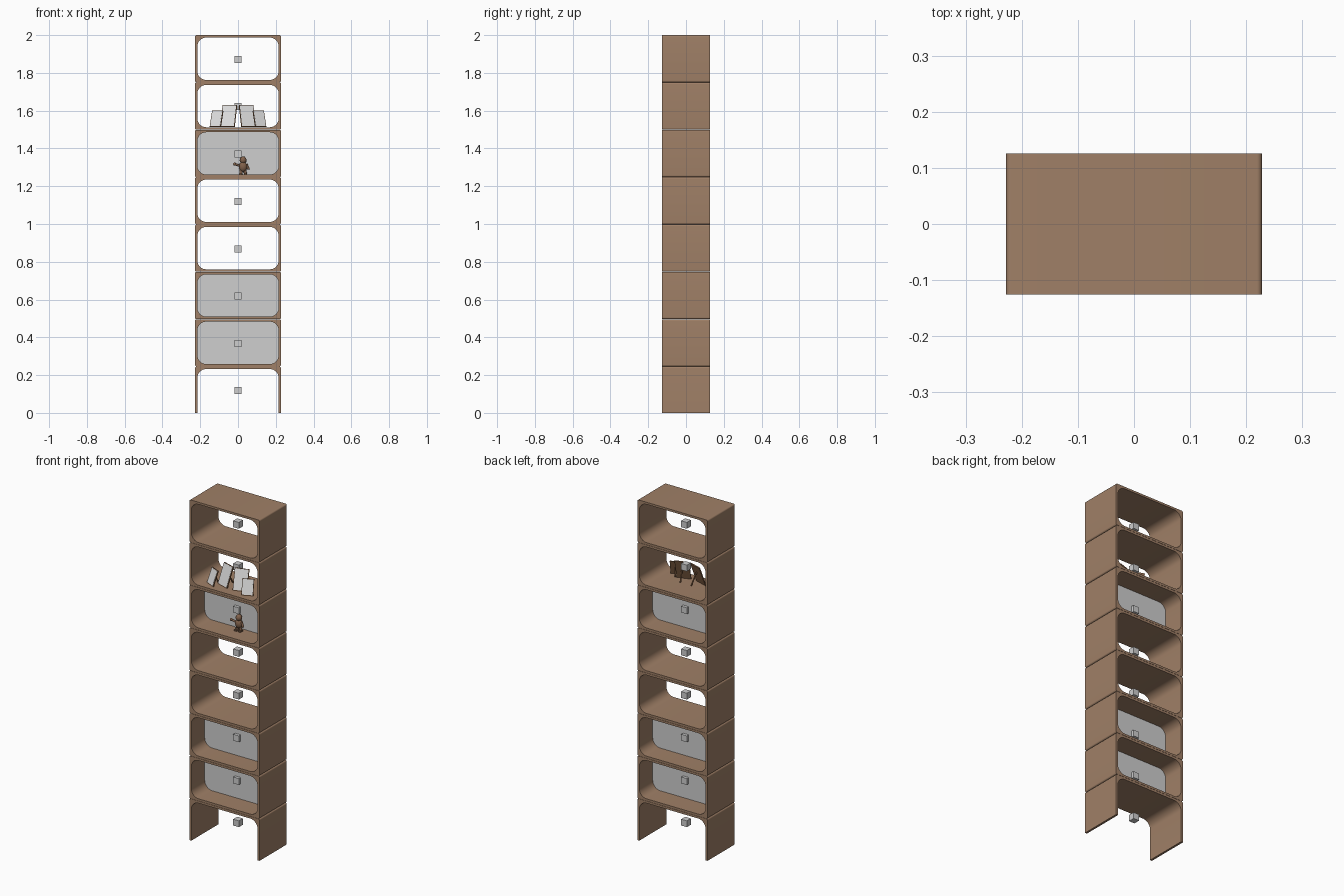
import bpy
import bmesh
from math import sin, cos, pi, radians
from mathutils import Vector, Matrix

if "Cube" in bpy.data.objects:
    bpy.data.objects.remove(bpy.data.objects["Cube"], do_unlink=True)


def material(name, rgb):
    m = bpy.data.materials.new(name)
    m.use_nodes = True
    m.diffuse_color = (*rgb, 1)
    m.node_tree.nodes["Principled BSDF"].inputs["Base Color"].default_value = (*rgb, 1)
    return m


WOOD = material("brown wood", (0.35, 0.215, 0.135))
GREY = material("light grey", (0.62, 0.62, 0.62))
PAPER = material("pale paper", (0.70, 0.70, 0.70))
FRAME = material("picture frame brown", (0.27, 0.14, 0.07))
CARVED = material("carved wood", (0.22, 0.12, 0.07))


def finish(bm, name, mat, matrix=None, smooth=True):
    bmesh.ops.recalc_face_normals(bm, faces=bm.faces)
    me = bpy.data.meshes.new(name)
    bm.to_mesh(me)
    bm.free()
    me.materials.append(mat)
    ob = bpy.data.objects.new(name, me)
    bpy.context.collection.objects.link(ob)
    if matrix:
        ob.matrix_world = matrix
    if smooth:
        bpy.ops.object.select_all(action="DESELECT")
        ob.select_set(True)
        bpy.context.view_layer.objects.active = ob
        bpy.ops.object.shade_smooth_by_angle(angle=radians(35))
    return ob


def box(name, size, centre, mat, matrix=None):
    bm = bmesh.new()
    bmesh.ops.create_cube(bm, size=1)
    bmesh.ops.scale(bm, vec=size, verts=bm.verts)
    bmesh.ops.translate(bm, vec=centre, verts=bm.verts)
    return finish(bm, name, mat, matrix, smooth=False)


def ball(name, radii, centre, mat):
    bm = bmesh.new()
    bmesh.ops.create_uvsphere(bm, u_segments=16, v_segments=10, radius=1)
    bmesh.ops.scale(bm, vec=radii, verts=bm.verts)
    bmesh.ops.translate(bm, vec=centre, verts=bm.verts)
    return finish(bm, name, mat)


def rod(name, start, end, radius, mat):
    a, b = Vector(start), Vector(end)
    turn = (b - a).to_track_quat("Z", "Y").to_matrix().to_4x4()
    bm = bmesh.new()
    bmesh.ops.create_cone(bm, cap_ends=True, segments=12, radius1=radius,
                          radius2=radius, depth=(b - a).length)
    return finish(bm, name, mat, Matrix.Translation((a + b) / 2) @ turn)


def rounded(half, low, high, r, arch=False, steps=8):
    """Rounded rectangle in x and z, or an arch open at the foot."""
    pts = [(-half, low)] if arch else []
    corners = [(-1, high - r, pi), (1, high - r, pi / 2)]
    if not arch:
        corners += [(1, low + r, 0), (-1, low + r, -pi / 2)]
    for side, cz, start in corners:
        for i in range(steps + 1):
            a = start - i / steps * pi / 2
            pts.append((side * (half - r) + r * cos(a), cz + r * sin(a)))
    if arch:
        pts.append((half, low))
    return pts


HALF_W, HALF_D, WALL = 0.228, 0.126, 0.0125


def shell(name, low, high, arch):
    """Hollow shelf module swept along y."""
    bm = bmesh.new()
    outer = rounded(HALF_W, low, high, 0.009, arch)
    inner = rounded(HALF_W - WALL, low if arch else low + WALL, high - WALL, 0.048, arch)
    rings = [[bm.verts.new((x, y, z)) for x, z in loop]
             for loop, y in ((outer, -HALF_D), (outer, HALF_D),
                             (inner, HALF_D), (inner, -HALF_D))]
    n = len(outer)
    for k in range(4):
        a, b = rings[k], rings[(k + 1) % 4]
        for i in range(n - 1 if arch else n):
            j = (i + 1) % n
            bm.faces.new((a[i], a[j], b[j], b[i]))
    if arch:
        for end in (0, -1):
            bm.faces.new([r[end] for r in rings])
    return finish(bm, name, WOOD)


def back_panel(name, low, high):
    """Thin panel across the middle of a module."""
    bm = bmesh.new()
    loop = rounded(HALF_W - WALL, low + WALL, high - WALL, 0.048)
    face = bm.faces.new([bm.verts.new((x, -0.001, z)) for x, z in loop])
    ext = bmesh.ops.extrude_face_region(bm, geom=[face])
    bmesh.ops.translate(bm, vec=(0, 0.002, 0),
                        verts=[v for v in ext["geom"] if isinstance(v, bmesh.types.BMVert)])
    return finish(bm, name, GREY)


# Stacked shelf modules, each with a small cube at its middle
FOOT, PITCH = 0.245, 0.2507
levels = [0] + [FOOT + PITCH * i for i in range(8)]
for i in range(8):
    low, high = levels[i], levels[i + 1]
    shell(f"shelf_module_{i + 1}", low + (0.001 if i else 0), high, arch=i == 0)
    box(f"centre_cube_{i + 1}", (0.037, 0.037, 0.037), (0, 0, (low + high) / 2 - 0.003), GREY)
    if i in (1, 2, 5):
        back_panel(f"back_panel_{i + 1}", low, high)


# Leaning picture frames, mirrored left and right
def picture(name, x, y, floor, w, h, yaw, lean=20):
    m = (Matrix.Translation((x, y, floor)) @ Matrix.Rotation(radians(yaw), 4, "Z")
         @ Matrix.Rotation(radians(-lean), 4, "X"))
    box(name + "_frame", (w, 0.006, h), (0, 0, h / 2), FRAME, m)
    box(name + "_sheet", (w - 0.006, 0.002, h - 0.006), (0, -0.0035, h / 2), PAPER, m)
    top = m @ Vector((0, 0.004, h * 0.65))
    foot = m @ Vector((0, 0, 0)) + Matrix.Rotation(radians(yaw), 3, "Z") @ Vector((0, h * 0.55, 0.003))
    rod(name + "_prop", top, foot, 0.004, FRAME)


floor = levels[6] + WALL + 0.003
for side, label in ((-1, "right"), (1, "left")):
    picture(label + "_small_picture", side * 0.12, -0.085, floor, 0.064, 0.09, side * 25)
    picture(label + "_large_picture", side * 0.056, -0.062, floor, 0.08, 0.122, side * 18)

# Carved figurine with one raised arm
fx, fy, fz = 0.027, -0.03, levels[5] + WALL + 0.001
ball("figurine_head", (0.018, 0.017, 0.019), (fx, fy, fz + 0.077), CARVED)
ball("figurine_body", (0.022, 0.018, 0.027), (fx, fy, fz + 0.042), CARVED)
for side, label in ((-1, "right"), (1, "left")):
    rod(f"figurine_{label}_leg", (fx + side * 0.012, fy, fz),
        (fx + side * 0.01, fy, fz + 0.03), 0.008, CARVED)
    box(f"figurine_{label}_foot", (0.016, 0.024, 0.007),
        (fx + side * 0.013, fy - 0.004, fz + 0.0035), CARVED)
rod("figurine_right_arm", (fx - 0.014, fy, fz + 0.046), (fx - 0.045, fy - 0.006, fz + 0.056), 0.006, CARVED)
ball("figurine_right_hand", (0.008, 0.008, 0.008), (fx - 0.045, fy - 0.006, fz + 0.056), CARVED)
rod("figurine_left_arm", (fx + 0.018, fy, fz + 0.056), (fx + 0.03, fy - 0.004, fz + 0.028), 0.006, CARVED)
